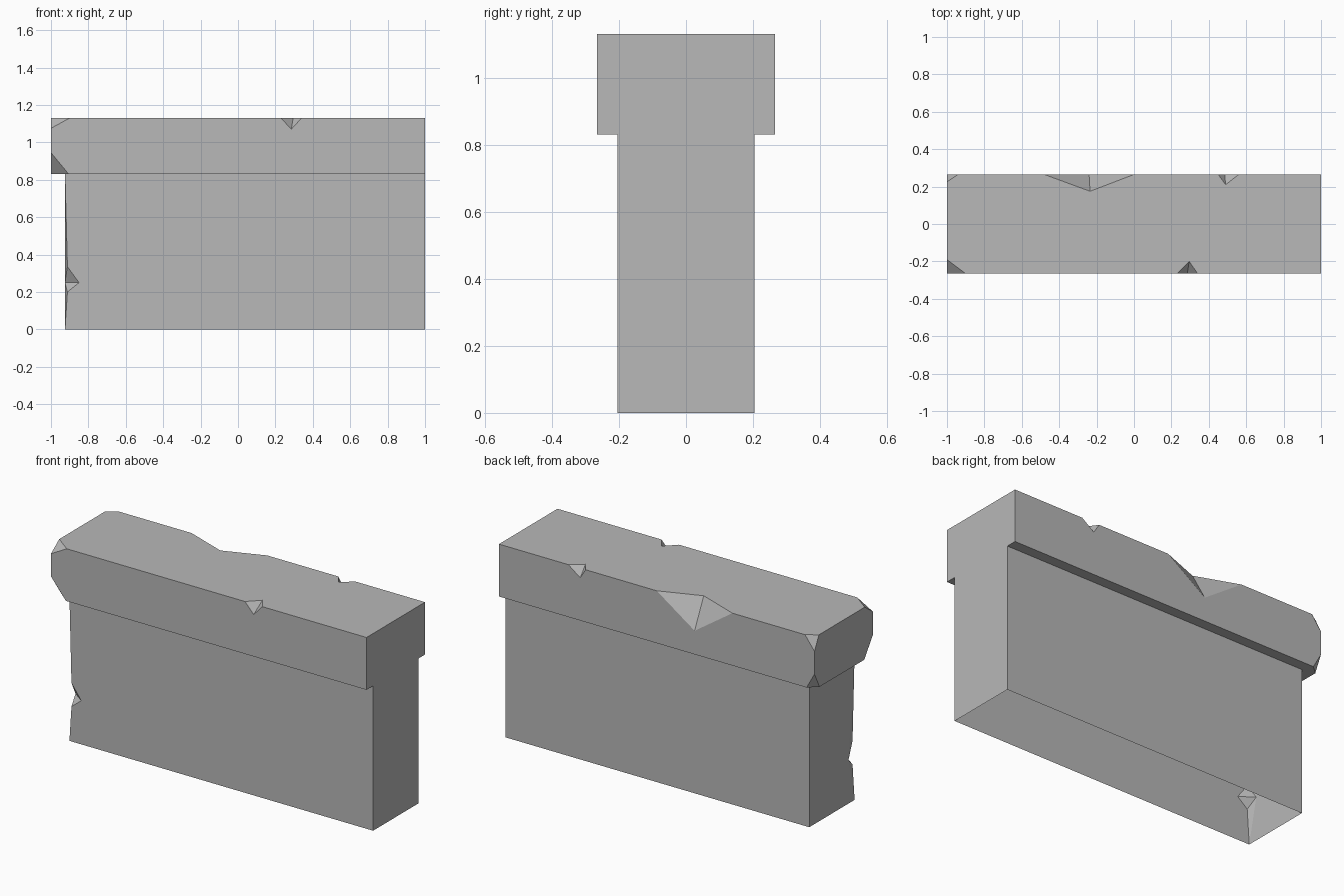
import bpy
import bmesh
from mathutils import Vector

if "Cube" in bpy.data.objects:
    bpy.data.objects.remove(bpy.data.objects["Cube"])

stone = bpy.data.materials.new("grey stone")
stone.use_nodes = True
colour = (0.48, 0.48, 0.48, 1)
stone.diffuse_color = colour
stone.node_tree.nodes["Principled BSDF"].inputs["Base Color"].default_value = colour


def make_object(name, bm):
    bmesh.ops.recalc_face_normals(bm, faces=bm.faces)
    mesh = bpy.data.meshes.new(name)
    bm.to_mesh(mesh)
    bm.free()
    mesh.materials.append(stone)
    obj = bpy.data.objects.new(name, mesh)
    bpy.context.scene.collection.objects.link(obj)
    return obj


def add_chip(bm, inner, outer):
    """Tetrahedron grown about its inner points, so only the chipped planes stay put."""
    pivot = sum((Vector(p) for p in inner), Vector()) / len(inner)
    verts = [bm.verts.new(pivot + (Vector(p) - pivot) * 1.5) for p in inner + outer]
    for skip in range(4):
        bm.faces.new([v for i, v in enumerate(verts) if i != skip])


# Cap dimensions
half_y, low, high = 0.265, 0.83, 1.13
chips = bmesh.new()

# Broken corners at the right end: side, height, and size along x, y, z
for y, z, dx, dy, dz in [
    (-half_y, high, 0.1, 0.075, 0.055),
    (-half_y, low, 0.095, 0.08, 0.115),
    (half_y, high, 0.06, 0.04, 0.08),
    (half_y, low, 0.05, 0.045, 0.09),
]:
    into_y = -dy if y > 0 else dy
    into_z = -dz if z == high else dz
    add_chip(chips, [(-1 + dx, y, z), (-1, y + into_y, z), (-1, y, z + into_z)], [(-1, y, z)])

# Notches in the top edges: side, start, end, top apex x and y, face apex x and z
for y, x0, x1, top_x, top_y, face_x, face_z in [
    (-half_y, 0.23, 0.34, 0.295, -0.2, 0.285, 1.07),
    (half_y, -0.48, 0, -0.235, 0.175, -0.24, 0.965),
    (half_y, 0.45, 0.56, 0.49, 0.21, 0.485, 1.075),
]:
    add_chip(chips, [(top_x, top_y, high), (face_x, y, face_z)], [(x0, y, high), (x1, y, high)])
cutter = make_object("chip_cutter", chips)
cutter.hide_render = True

# Cap block with the chips cut away
block = bmesh.new()
bmesh.ops.create_cube(block, size=1)
for v in block.verts:
    v.co = (v.co.x * 2, v.co.y * 2 * half_y, low + (v.co.z + 0.5) * (high - low))
cap = make_object("wall_cap", block)
cut = cap.modifiers.new("chips", "BOOLEAN")
cut.operation = "DIFFERENCE"
cut.solver = "EXACT"
cut.object = cutter
bpy.context.view_layer.objects.active = cap
bpy.ops.object.modifier_apply(modifier=cut.name)
bpy.data.objects.remove(cutter)

# Wall body, open underneath, with one worn front edge
wall = bmesh.new()
depth, end = 0.205, -0.925


def point(x, y, z):
    return wall.verts.new((x, y, z))


front_low, front_high = point(1, -depth, 0), point(1, -depth, low)
back_low, back_high = point(1, depth, 0), point(1, depth, low)
worn_low, worn_high = point(end, -depth, 0), point(end, -depth, low)
far_low, far_high = point(end, depth, 0), point(end, depth, low)
notch_top, notch_base = point(-0.912, -depth, 0.335), point(-0.912, -depth, 0.2)
notch_front, notch_side = point(-0.85, -depth, 0.25), point(end, -0.15, 0.25)
for face in [
    (front_low, front_high, worn_high, notch_top, notch_front, notch_base, worn_low),
    (front_low, back_low, back_high, front_high),
    (back_low, far_low, far_high, back_high),
    (worn_high, notch_side, worn_low, far_low, far_high),
    (worn_high, notch_top, notch_side),
    (worn_low, notch_side, notch_base),
    (notch_top, notch_front, notch_side),
    (notch_base, notch_side, notch_front),
]:
    wall.faces.new(face)
make_object("wall_body", wall)
